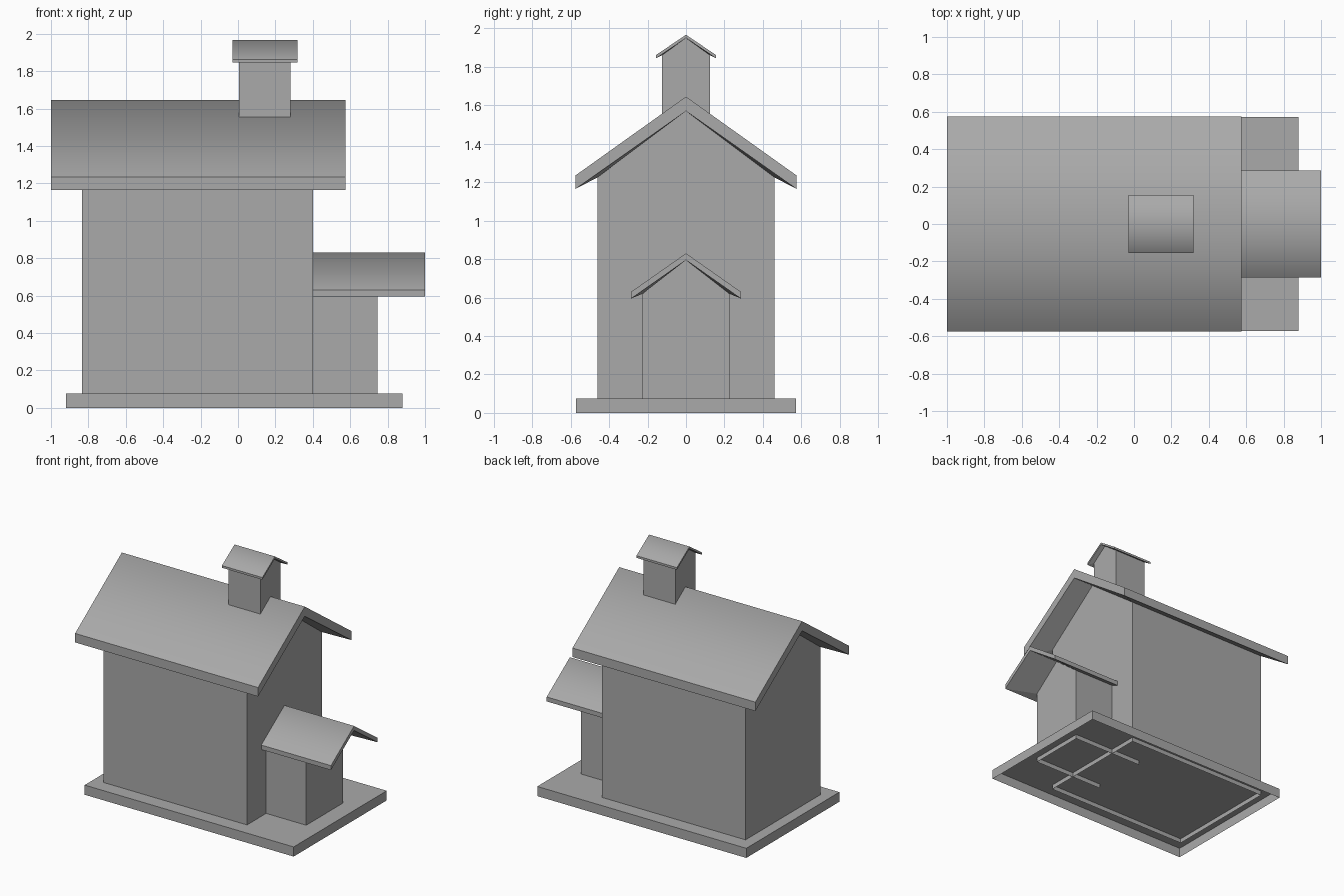
import bpy
import bmesh

cube = bpy.data.objects.get("Cube")
if cube:
    bpy.data.objects.remove(cube, do_unlink=True)

# Single plain grey
grey = bpy.data.materials.new("plain grey")
grey.use_nodes = True
colour = (0.4, 0.4, 0.4, 1)
grey.diffuse_color = colour
grey.node_tree.nodes["Principled BSDF"].inputs["Base Color"].default_value = colour


def finish(name, bm):
    bmesh.ops.recalc_face_normals(bm, faces=bm.faces)
    mesh = bpy.data.meshes.new(name)
    bm.to_mesh(mesh)
    bm.free()
    mesh.materials.append(grey)
    obj = bpy.data.objects.new(name, mesh)
    bpy.context.collection.objects.link(obj)


def gabled_block(name, wall_x, wall_y, floor, wall_top, roof_x, roof_y,
                 eave_low, eave_high, peak_low, peak_high, open_back=False):
    """Open-bottomed walls whose top edge flares out into an overhanging roof."""
    bm = bmesh.new()

    def section(x, points):
        return [bm.verts.new((x, y, z)) for y, z in points]

    walls = [section(x, [(-wall_y, floor), (-wall_y, wall_top), (0, peak_low),
                         (wall_y, wall_top), (wall_y, floor)]) for x in wall_x]
    lower = [section(x, [(-roof_y, eave_low), (0, peak_low), (roof_y, eave_low)])
             for x in roof_x]
    upper = [section(x, [(-roof_y, eave_high), (0, peak_high), (roof_y, eave_high)])
             for x in roof_x]

    # Gable ends: wall, soffit and edge board
    for end in (0, 1):
        w, l, u = walls[end], lower[end], upper[end]
        if end == 0 and open_back:
            continue
        bm.faces.new(w)
        for i in (0, 1):
            bm.faces.new((w[i + 1], w[i + 2], l[i + 1], l[i]))
            bm.faces.new((l[i], l[i + 1], u[i + 1], u[i]))

    # Long sides: wall, soffit, eave board and slope
    def strip(a, i, b, j):
        return bm.faces.new((a[0][i], a[1][i], b[1][j], b[0][j]))

    slopes = []
    for foot, head, eave in ((0, 1, 0), (4, 3, 2)):
        strip(walls, foot, walls, head)
        strip(walls, head, lower, eave)
        strip(lower, eave, upper, eave)
        slopes.append(strip(upper, eave, upper, 1))

    # Slopes blend softly over the ridge, every other edge is crisp
    for face in slopes:
        face.smooth = True
    for edge in bm.edges:
        edge.smooth = all(f in slopes for f in edge.link_faces)
    finish(name, bm)


# Hollow base slab
bm = bmesh.new()
bmesh.ops.create_cube(bm, size=1)
for v in bm.verts:
    v.co = (-0.02 + v.co.x * 1.8, v.co.y * 1.145, (v.co.z + 0.5) * 0.075)
bmesh.ops.delete(bm, geom=[f for f in bm.faces if f.calc_center_median().z < 0.01],
                 context='FACES_ONLY')
finish("base", bm)

gabled_block("house", (-0.835, 0.40), 0.46, 0.04, 1.225,
             (-1.0, 0.575), 0.575, 1.165, 1.235, 1.57, 1.645)
gabled_block("porch", (0.14, 0.745), 0.225, 0.04, 0.62,
             (0.40, 1.0), 0.285, 0.595, 0.63, 0.795, 0.83, open_back=True)
gabled_block("chimney", (0.005, 0.28), 0.125, 1.5, 1.86,
             (-0.03, 0.318), 0.155, 1.845, 1.862, 1.95, 1.967)
